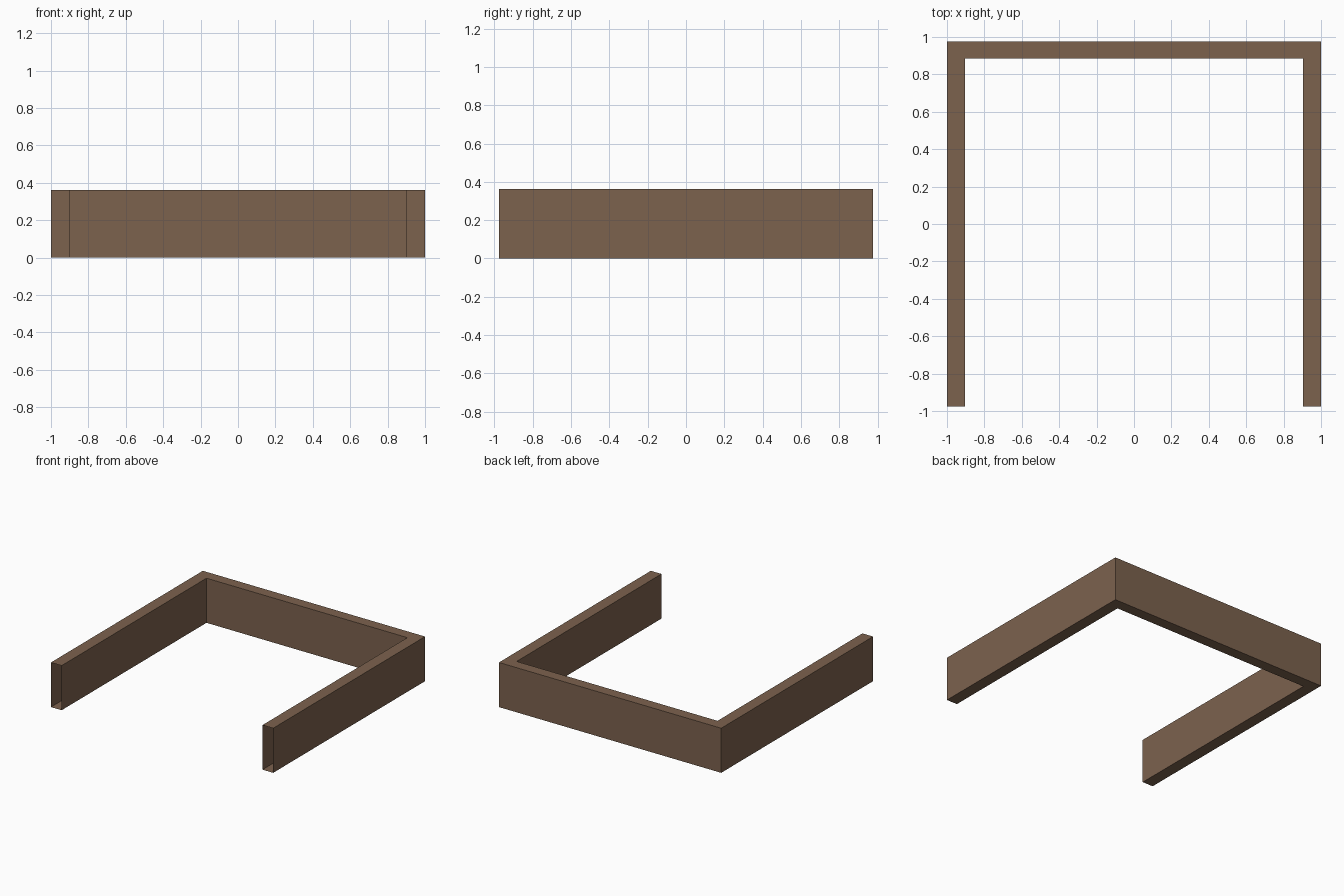
import bpy, bmesh

if "Cube" in bpy.data.objects:
    bpy.data.objects.remove(bpy.data.objects["Cube"])

W, D, H = 1.0, 0.976, 0.363      # half width, half depth, height
IX, IY = 0.904, 0.886            # inner edges of the side and back walls

brown = bpy.data.materials.new("brown")
brown.diffuse_color = (0.202, 0.122, 0.076, 1)
brown.use_nodes = True
brown.node_tree.nodes["Principled BSDF"].inputs["Base Color"].default_value = brown.diffuse_color

# U-shaped plan, extruded upwards
plan = [(-W, -D), (-IX, -D), (-IX, IY), (IX, IY), (IX, -D), (W, -D), (W, D), (-W, D)]
bm = bmesh.new()
base = bm.faces.new([bm.verts.new((x, y, 0)) for x, y in plan])
ext = bmesh.ops.extrude_face_region(bm, geom=[base], use_keep_orig=True)
bmesh.ops.translate(bm, vec=(0, 0, H),
                    verts=[v for v in ext["geom"] if isinstance(v, bmesh.types.BMVert)])
bmesh.ops.recalc_face_normals(bm, faces=bm.faces)

# The two front ends are open, showing the hollow inside
ends = [f for f in bm.faces if all(v.co.y < -D + 0.001 for v in f.verts)]
bmesh.ops.delete(bm, geom=ends, context='FACES_ONLY')

mesh = bpy.data.meshes.new("wall_surround")
bm.to_mesh(mesh)
bm.free()
mesh.materials.append(brown)
bpy.context.collection.objects.link(bpy.data.objects.new("wall_surround", mesh))
